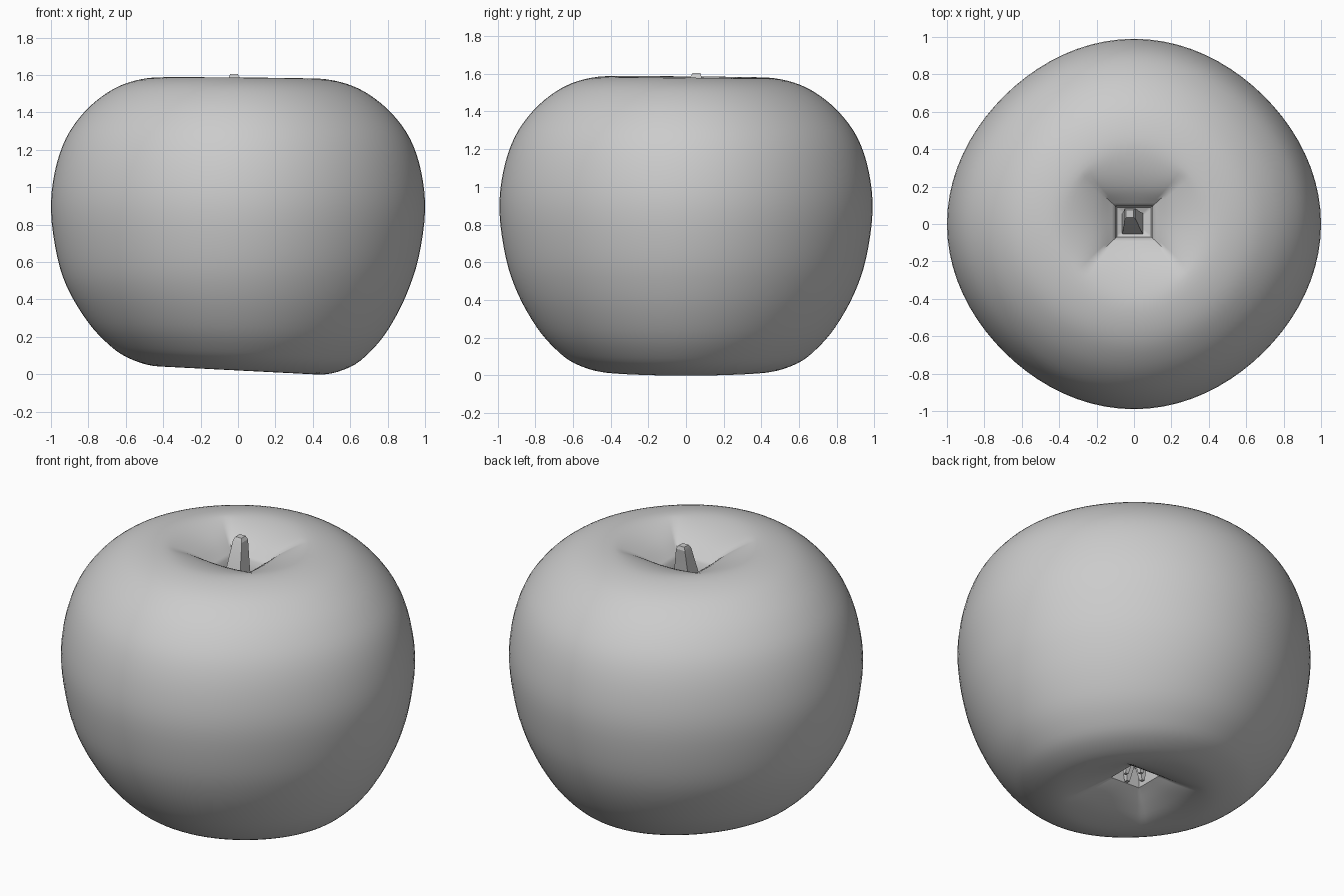
import bpy, bmesh, math
from mathutils import Vector

cube = bpy.data.objects.get("Cube")
if cube:
    bpy.data.objects.remove(cube)

grey = bpy.data.materials.new("plain grey")
grey.use_nodes = True
grey.diffuse_color = (0.6, 0.6, 0.6, 1)
grey.node_tree.nodes["Principled BSDF"].inputs["Base Color"].default_value = (0.6, 0.6, 0.6, 1)


def make_object(name, bm, smooth_angle):
    bmesh.ops.recalc_face_normals(bm, faces=bm.faces)
    mesh = bpy.data.meshes.new(name)
    bm.to_mesh(mesh)
    bm.free()
    mesh.materials.append(grey)
    obj = bpy.data.objects.new(name, mesh)
    bpy.context.collection.objects.link(obj)
    bpy.ops.object.select_all(action="DESELECT")
    bpy.context.view_layer.objects.active = obj
    obj.select_set(True)
    bpy.ops.object.shade_smooth_by_angle(angle=math.radians(smooth_angle))
    return obj


def smooth_path(points, steps):
    """Catmull-Rom curve through the points."""
    pts = [Vector(p) for p in points]
    pts = [pts[0]] + pts + [pts[-1]]
    out = []
    for a, b, c, d in zip(pts, pts[1:], pts[2:], pts[3:]):
        for i in range(steps):
            t = i / steps
            out.append(0.5 * (2 * b + (c - a) * t + (2 * a - 5 * b + 4 * c - d) * t * t
                              + (3 * b - a - 3 * c + d) * t ** 3))
    return out + [pts[-1]]


def loft(bm, rings):
    """Skin closed rings of points and cap both ends."""
    loops = [[bm.verts.new(p) for p in ring] for ring in rings]
    n = len(loops[0])
    for low, high in zip(loops, loops[1:]):
        for i in range(n):
            j = (i + 1) % n
            bm.faces.new((low[i], low[j], high[j], high[i]))
    bm.faces.new(loops[0][::-1])
    bm.faces.new(loops[-1])


# Fruit body: round outside, squared pits at both ends, slightly tilted base
skin = [(0.1, 0.13), (0.2, 0.075), (0.32, 0.032), (0.46, 0.022), (0.6, 0.066),
        (0.7, 0.14), (0.8, 0.255), (0.9, 0.43), (0.965, 0.62), (1.0, 0.87),
        (0.98, 1.08), (0.92, 1.26), (0.82, 1.4), (0.7, 1.5), (0.58, 1.557),
        (0.44, 1.583), (0.32, 1.567), (0.2, 1.52), (0.1, 1.45)]
profile = [(0.06, 0.25), (0.09, 0.24)] + [tuple(p) for p in smooth_path(skin, 4)]
profile += [(0.09, 1.37), (0.04, 1.35)]


def body_ring(r, z, segments=80):
    square = max(0.0, min(1.0, (0.4 - r) / 0.28))
    ring = []
    for i in range(segments):
        a = 2 * math.pi * i / segments
        c, s = math.cos(a), math.sin(a)
        round_r = r * (1 - 0.02 * math.sin(2 * a) ** 2)
        box_r = r / max(abs(c), abs(s))
        k = round_r + (box_r - round_r) * square
        x, y = k * c, k * s * (0.99 - 0.12 * square) + 0.01 * square
        base = max(0.0, 1 - z / 0.5)
        top = max(0.0, (z - 1.2) / 0.38)
        ring.append((x, y, z - 0.053 * x * base - 0.008 * (x + y) * top))
    return ring


bm = bmesh.new()
loft(bm, [body_ring(r, z) for r, z in profile])
make_object("fruit_body", bm, 50)


def square_ring(x, y, z, half):
    return [(x + sx * half, y + sy * half, z)
            for sx, sy in ((-1, -1), (1, -1), (1, 1), (-1, 1))]


# Leaning, tapered stem with a chamfered tip
bm = bmesh.new()
loft(bm, [square_ring(-0.005, -0.01, 1.3, 0.062), square_ring(-0.012, 0.02, 1.45, 0.045),
          square_ring(-0.02, 0.052, 1.585, 0.03), square_ring(-0.022, 0.056, 1.605, 0.02)])
make_object("stem", bm, 20)

# Small dried sepals in the lower pit
for i in range(4):
    a = math.pi / 2 * i
    cx, cy = 0.045 * math.cos(a), 0.045 * math.sin(a)
    bm = bmesh.new()
    loft(bm, [square_ring(cx * 1.3, cy * 1.3, 0.13, 0.01), square_ring(cx, cy, 0.26, 0.03)])
    make_object("sepal_%d" % (i + 1), bm, 20)
